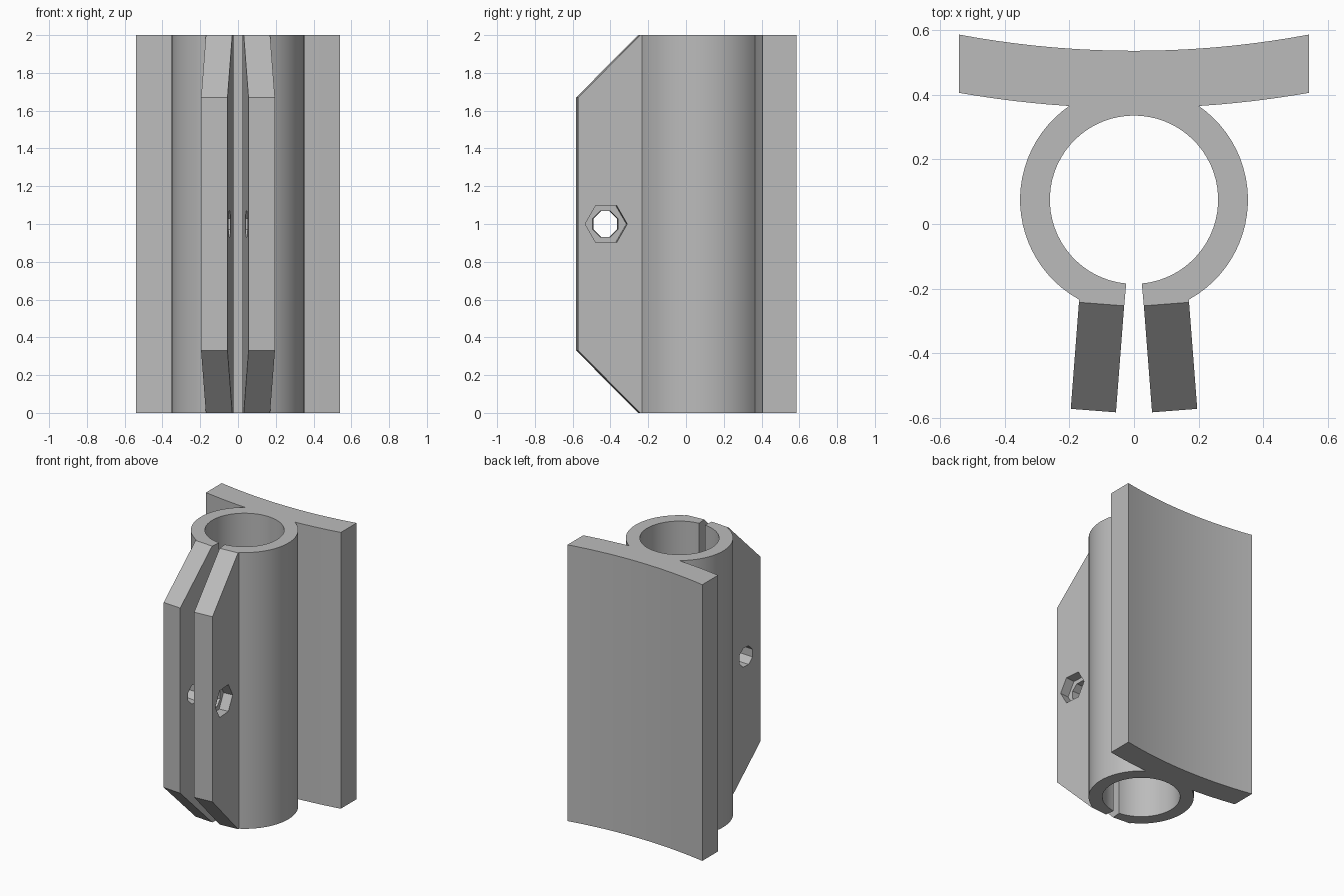
import bpy, bmesh
from math import sin, cos, asin, atan2, pi, sqrt, radians
from mathutils import Vector

if "Cube" in bpy.data.objects:
    bpy.data.objects.remove(bpy.data.objects["Cube"])

# One plain grey for every part
grey = bpy.data.materials.new("plain grey")
grey.use_nodes = True
grey.diffuse_color = (0.5, 0.5, 0.5, 1)
grey.node_tree.nodes["Principled BSDF"].inputs["Base Color"].default_value = (0.5, 0.5, 0.5, 1)

HEIGHT = 2.0
TUBE_Y, OUTER_R, BORE_R = 0.075, 0.352, 0.26
ARC_Y, BACK_R, FRONT_R = 3.475, 2.94, 3.117    # curved saddle plate
PLATE_HALF, NECK_HALF = 0.54, 0.2
ROOT = Vector((0.17, -0.242, 0))               # outer root corner of a flange
TILT = radians(4.4)
THICK = 0.14


def solid(name, base, offset):
    """Extrude a closed loop of points along offset."""
    bm = bmesh.new()
    face = bm.faces.new([bm.verts.new(p) for p in base])
    new = bmesh.ops.extrude_face_region(bm, geom=[face], use_keep_orig=True)["geom"]
    bmesh.ops.translate(bm, vec=offset, verts=[g for g in new if isinstance(g, bmesh.types.BMVert)])
    bmesh.ops.recalc_face_normals(bm, faces=bm.faces)
    mesh = bpy.data.meshes.new(name)
    bm.to_mesh(mesh)
    bm.free()
    mesh.materials.append(grey)
    ob = bpy.data.objects.new(name, mesh)
    bpy.context.collection.objects.link(ob)
    return ob


def activate(ob):
    bpy.ops.object.select_all(action="DESELECT")
    ob.select_set(True)
    bpy.context.view_layer.objects.active = ob


def arc(cy, r, a0, a1, n):
    steps = [a0 + (a1 - a0) * i / n for i in range(n + 1)]
    return [(r * cos(a), cy + r * sin(a)) for a in steps]


# Clamp body: split tube merged with the curved saddle plate, half outline mirrored
slit = (0.024, TUBE_Y - sqrt(BORE_R ** 2 - 0.024 ** 2))
inner_root = (ROOT.x - THICK * cos(TILT), ROOT.y - THICK * sin(TILT))
neck_y = ARC_Y - sqrt(FRONT_R ** 2 - NECK_HALF ** 2)
half = arc(TUBE_Y, BORE_R, pi / 2, atan2(slit[1] - TUBE_Y, slit[0]), 32)
half += [inner_root, (ROOT.x, ROOT.y)]
half += arc(TUBE_Y, OUTER_R, -asin(sqrt(1 - (ROOT.x / OUTER_R) ** 2)),
            atan2(neck_y - TUBE_Y, NECK_HALF), 24)
half += arc(ARC_Y, FRONT_R, -pi / 2 + asin(NECK_HALF / FRONT_R),
            -pi / 2 + asin(PLATE_HALF / FRONT_R), 6)[1:]
half += arc(ARC_Y, BACK_R, -pi / 2 + asin(PLATE_HALF / BACK_R), -pi / 2, 9)
# Each half is its own closed solid; the mirror welds them on the centre plane
body = solid("clamp_body", [(x, y, 0) for x, y in half], Vector((0, 0, HEIGHT)))
bm = bmesh.new()
bm.from_mesh(body.data)
seam = [f for f in bm.faces if all(abs(v.co.x) < 0.0001 for v in f.verts)]
bmesh.ops.delete(bm, geom=seam, context="FACES")
bm.to_mesh(body.data)
bm.free()
mirror = body.modifiers.new("mirror", "MIRROR")
mirror.use_clip = True
activate(body)
bpy.ops.object.modifier_apply(modifier="mirror")
bpy.ops.object.shade_smooth_by_angle(angle=radians(30))


def flange_prism(name, outline, depth0, depth1, side):
    """Solid from a side outline (reach, height), spanning depths below the outer face."""
    along = Vector((sin(TILT), -cos(TILT), 0))
    inward = Vector((-cos(TILT), -sin(TILT), 0))
    flip = Vector((side, 1, 1))
    base = [(ROOT + along * v + inward * depth0 + Vector((0, 0, z))) * flip for v, z in outline]
    return solid(name, base, inward * (depth1 - depth0) * flip)


def bolt_outline(n, r, turn):
    return [(0.181 + r * cos(turn + 2 * pi * i / n), 1 + r * sin(turn + 2 * pi * i / n))
            for i in range(n)]


def cut(target, cutter):
    cutter.hide_render = True
    mod = target.modifiers.new("cut", "BOOLEAN")
    mod.operation, mod.solver, mod.object = "DIFFERENCE", "EXACT", cutter
    activate(target)
    bpy.ops.object.modifier_apply(modifier="cut")
    bpy.data.objects.remove(cutter)


# Clamping flanges with bolt holes, and a nut pocket on the left one
ear = [(0, 0), (0, HEIGHT), (0.33, 1.67), (0.33, 0.33)]
for name, side in (("left_flange", 1), ("right_flange", -1)):
    flange = flange_prism(name, ear, 0, THICK, side)
    cut(flange, flange_prism("bolt_cutter", bolt_outline(8, 0.0735, pi / 8), -0.05, 0.2, side))
    if side > 0:
        cut(flange, flange_prism("nut_cutter", bolt_outline(6, 0.112, 0), -0.05, 0.07, side))
